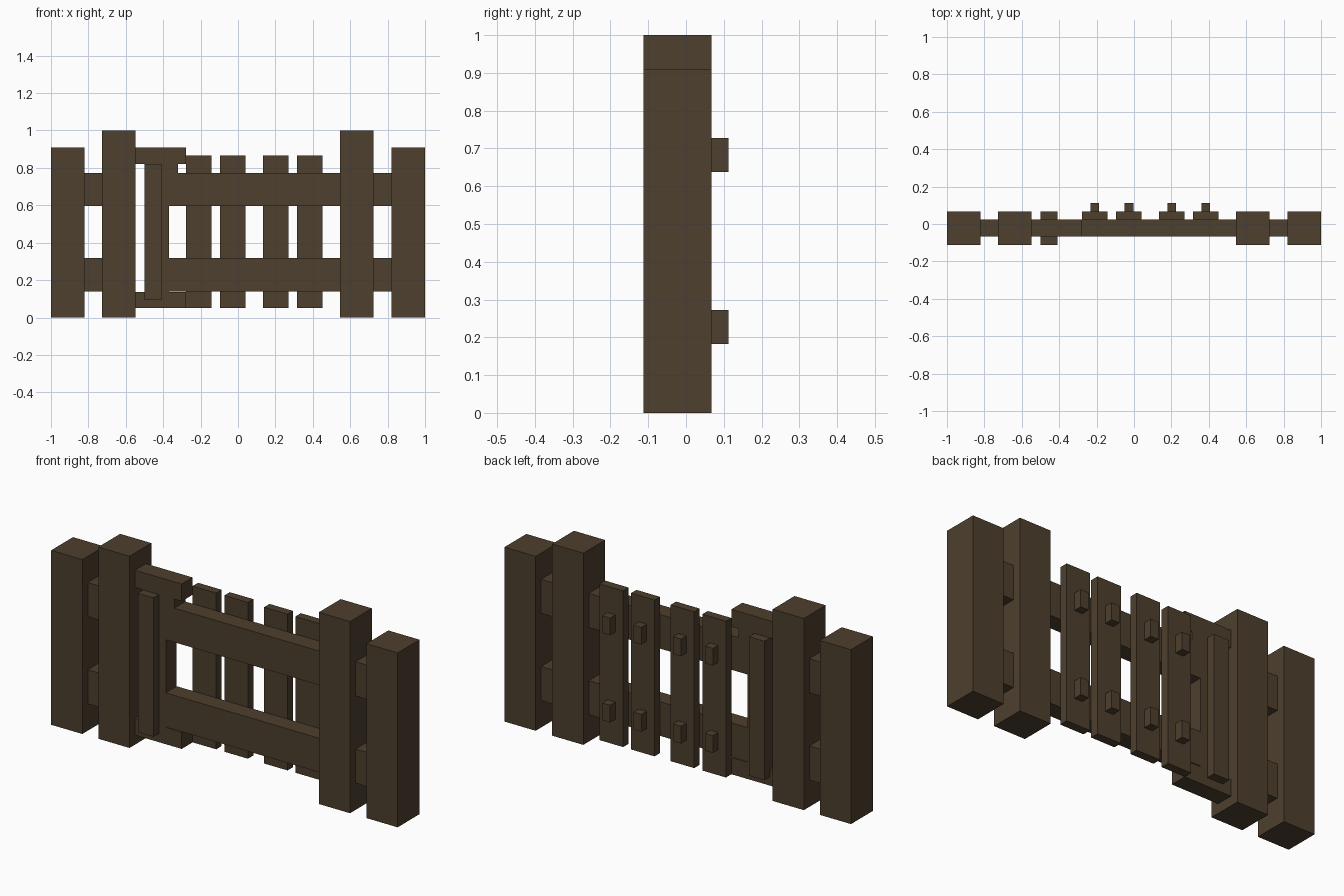
import bpy, bmesh

cube = bpy.data.objects.get("Cube")
if cube:
    bpy.data.objects.remove(cube, do_unlink=True)

# Single dark timber colour
WOOD = (0.075, 0.050, 0.026, 1.0)
wood = bpy.data.materials.new("dark brown wood")
wood.use_nodes = True
wood.diffuse_color = WOOD
bsdf = next(n for n in wood.node_tree.nodes if n.type == 'BSDF_PRINCIPLED')
bsdf.inputs["Base Color"].default_value = WOOD
bsdf.inputs["Roughness"].default_value = 0.9


def prism(name, outline, y0, y1):
    """Extrude an (x, z) outline from y0 to y1."""
    bm = bmesh.new()
    face = bm.faces.new([bm.verts.new((x, y0, z)) for x, z in outline])
    ext = bmesh.ops.extrude_face_region(bm, geom=[face])
    verts = [g for g in ext["geom"] if isinstance(g, bmesh.types.BMVert)]
    bmesh.ops.translate(bm, verts=verts, vec=(0, y1 - y0, 0))
    bmesh.ops.recalc_face_normals(bm, faces=bm.faces)
    mesh = bpy.data.meshes.new(name)
    bm.to_mesh(mesh)
    bm.free()
    mesh.materials.append(wood)
    obj = bpy.data.objects.new(name, mesh)
    bpy.context.collection.objects.link(obj)
    return obj


def box(name, x, y, z):
    """Box from (min, max) ranges."""
    return prism(name, [(x[0], z[0]), (x[1], z[0]), (x[1], z[1]), (x[0], z[1])], *y)


POST_Y = (-0.112, 0.068)
RAIL_Y = (-0.067, 0.023)
BACK_Y = (0.023, 0.068)
RAILS = {"lower": (0.14, 0.318), "upper": (0.595, 0.773)}

# Fixed posts: short outer pair and tall inner pair
box("right_outer_post", (-1.0, -0.82), POST_Y, (0, 0.91))
box("right_inner_post", (-0.728, -0.548), POST_Y, (0, 1.0))
box("left_inner_post", (0.545, 0.725), POST_Y, (0, 1.0))
box("left_outer_post", (0.82, 1.0), POST_Y, (0, 0.91))

# Rails: short links between the posts and long gate rails
for level, z in RAILS.items():
    box(level + "_right_link_rail", (-0.82, -0.728), RAIL_Y, z)
    box(level + "_left_link_rail", (0.725, 0.82), RAIL_Y, z)
    box(level + "_gate_rail", (-0.37, 0.545), RAIL_Y, z)

# Hinge frame: upright with arms reaching to the post
prism("hinge_frame", [
    (-0.548, 0.05), (-0.278, 0.05), (-0.278, 0.137), (-0.37, 0.137),
    (-0.37, 0.773), (-0.32, 0.773), (-0.32, 0.82), (-0.278, 0.82),
    (-0.278, 0.91), (-0.548, 0.91), (-0.548, 0.82), (-0.46, 0.82),
    (-0.46, 0.137), (-0.548, 0.137)], *RAIL_Y)
box("hinge_bar", (-0.50, -0.41), POST_Y, (0.095, 0.82))

# Pickets on the back of the rails, each with two pegs
for i, x in enumerate((-0.21, -0.027, 0.202, 0.383), 1):
    box(f"picket_{i}", (x - 0.068, x + 0.068), BACK_Y, (0.05, 0.865))
    for level, z in (("lower", 0.228), ("upper", 0.683)):
        box(f"{level}_peg_{i}", (x - 0.023, x + 0.023), (0.068, 0.112),
            (z - 0.045, z + 0.045))
